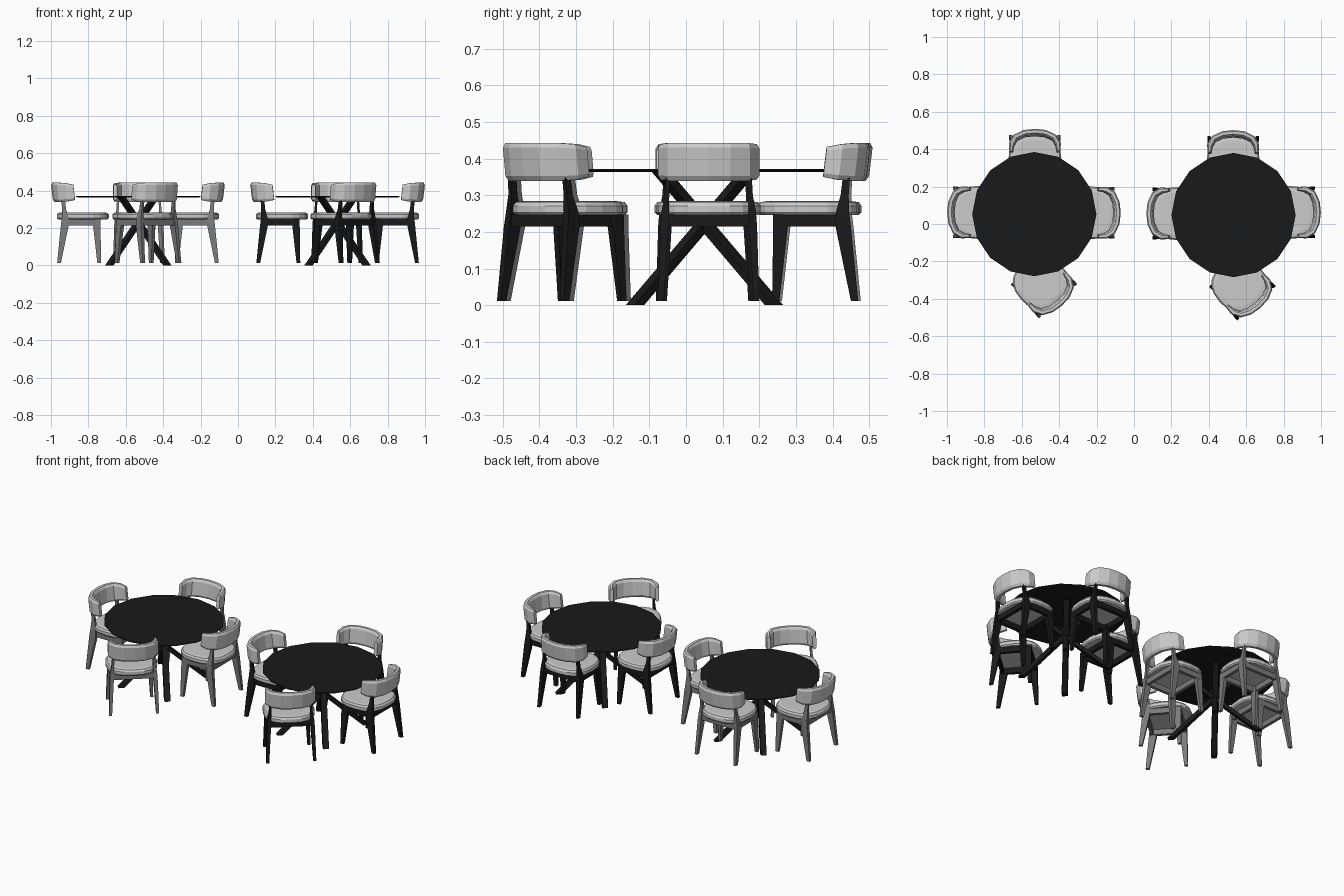
import bpy, bmesh
from math import sin, cos, pi, radians, copysign
from mathutils import Matrix, Vector

if "Cube" in bpy.data.objects:
    bpy.data.objects.remove(bpy.data.objects["Cube"])


def material(name, v):
    m = bpy.data.materials.new(name)
    m.diffuse_color = (v, v, v, 1)
    m.use_nodes = True
    m.node_tree.nodes["Principled BSDF"].inputs["Base Color"].default_value = m.diffuse_color
    return m


BLACK = material("black", 0.01)
DARK = material("dark_grey", 0.2)


def loft(bm, rings):
    """Skin a list of equal-length closed rings and cap both ends."""
    vs = [[bm.verts.new(p) for p in r] for r in rings]
    n = len(vs[0])
    for a, b in zip(vs, vs[1:]):
        for i in range(n):
            j = (i + 1) % n
            bm.faces.new((a[i], a[j], b[j], b[i]))
    bm.faces.new(vs[0][::-1])
    bm.faces.new(vs[-1])


def rect(x, y, z, w, d):
    return [(x + sx * w / 2, y + sy * d / 2, z)
            for sx, sy in ((-1, -1), (1, -1), (1, 1), (-1, 1))]


def make_mesh(name, solids, mat=None):
    bm = bmesh.new()
    for rings in solids:
        loft(bm, rings)
    bmesh.ops.recalc_face_normals(bm, faces=bm.faces)
    me = bpy.data.meshes.new(name)
    bm.to_mesh(me)
    bm.free()
    if mat:
        me.materials.append(mat)
    return me


def place(name, me, x, y, angle=0):
    ob = bpy.data.objects.new(name, me)
    ob.location = (x, y, 0)
    ob.rotation_euler = (0, 0, radians(angle))
    bpy.context.collection.objects.link(ob)


# seat cushion: rounded-square outline stacked in layers
def seat_ring(s, z, n=20):
    pts = []
    for i in range(n):
        c, q = cos(2 * pi * i / n), sin(2 * pi * i / n)
        pts.append((copysign(abs(c) ** 0.78, c) * 0.142 * s,
                    copysign(abs(q) ** 0.78, q) * 0.139 * s, z))
    return pts


seat = make_mesh("seat", [[seat_ring(s, z) for s, z in
                           ((0.95, 0.246), (1, 0.253), (1, 0.271), (0.95, 0.281), (0.8, 0.284))]])

# backrest: octagonal padded section swept round a curved path
half = [(0.126, 0.046), (0.124, 0.085), (0.103, 0.121), (0.056, 0.143), (0, 0.149)]
path = [Vector(p) for p in half] + [Vector((-x, y)) for x, y in half[-2::-1]]
section = [(1, -0.75), (1, 0.75), (0.5, 1), (-0.5, 1), (-1, 0.75), (-1, -0.75), (-0.5, -1), (0.5, -1)]
rings = []
for i, p in enumerate(path):
    t = (path[min(i + 1, 8)] - path[max(i - 1, 0)]).normalized()
    nrm = Vector((t.y, -t.x))
    h = 0.041 if i in (0, 8) else 0.0485 if i in (1, 7) else 0.0515
    w = 0.010 if i in (0, 8) else 0.0155
    ring = []
    for u, v in section:
        q = p + nrm * u * w
        ring.append((q.x, q.y + 0.12 * v * h, 0.391 + v * h))
    rings.append(ring)
backrest = make_mesh("backrest", [rings])


# chair frame: tapered legs and rails under the seat
def chair_parts(mat):
    back, front = [], []
    for s in (-1, 1):
        back.append([rect(s * x, y, z, w, d) for x, y, z, w, d in (
            (0.130, 0.127, 0.012, 0.016, 0.020), (0.121, 0.096, 0.215, 0.022, 0.042),
            (0.119, 0.094, 0.255, 0.020, 0.036), (0.114, 0.100, 0.30, 0.013, 0.022),
            (0.110, 0.107, 0.375, 0.012, 0.018))])
        front.append([rect(s * x, y, z, w, d) for x, y, z, w, d in (
            (0.122, -0.088, 0.012, 0.016, 0.020), (0.112, -0.075, 0.215, 0.022, 0.040),
            (0.112, -0.075, 0.248, 0.022, 0.040))])
    rails = [[rect(x, y, z, w, d) for z in (0.214, 0.248)] for x, y, w, d in (
        (-0.115, 0.01, 0.018, 0.17), (0.115, 0.01, 0.018, 0.17),
        (0, -0.084, 0.23, 0.018), (0, 0.1, 0.23, 0.018))]
    return [("seat", seat), ("backrest", backrest),
            ("back_legs", make_mesh("back_legs", back, mat)),
            ("front_legs", make_mesh("front_legs", front, mat)),
            ("seat_rails", make_mesh("seat_rails", rails, mat))]


# chairs: x, y, direction the back points to
groups = [
    (DARK, [(-0.83, 0.062, 180), (-0.24, 0.06, 0), (-0.53, 0.34, 90), (-0.497, -0.31, -48.5)]),
    (BLACK, [(0.235, 0.056, 180), (0.83, 0.062, 0), (0.53, 0.333, 90), (0.564, -0.322, -48.5)]),
]
for mat, spots in groups:
    parts = chair_parts(mat)
    for x, y, a in spots:
        for name, me in parts:
            place(name, me, x, y, a - 90)

# table: thin polygonal top on four crossing slanted legs
top = make_mesh("table_top", [[[(r * sin(2 * pi * i / 16), r * cos(2 * pi * i / 16), z)
                                for i in range(16)]
                               for r, z in ((0.325, 0.364), (0.332, 0.367), (0.332, 0.372))]], BLACK)


def turned_rect(x, y, z):
    m = Matrix.Rotation(pi / 4, 4, 'Z')
    return [Vector((x, y, z)) + m @ Vector(p) for p in rect(0, 0, 0, 0.032, 0.032)]


legs = make_mesh("table_legs", [[turned_rect(sx * 0.155, sy * 0.19, 0),
                                 turned_rect(-sx * 0.09, -sy * 0.12, 0.365)]
                                for sx in (-1, 1) for sy in (-1, 1)], BLACK)
for x, y in ((-0.533, 0.053), (0.532, 0.048)):
    place("table_top", top, x, y)
    place("table_legs", legs, x, y)
